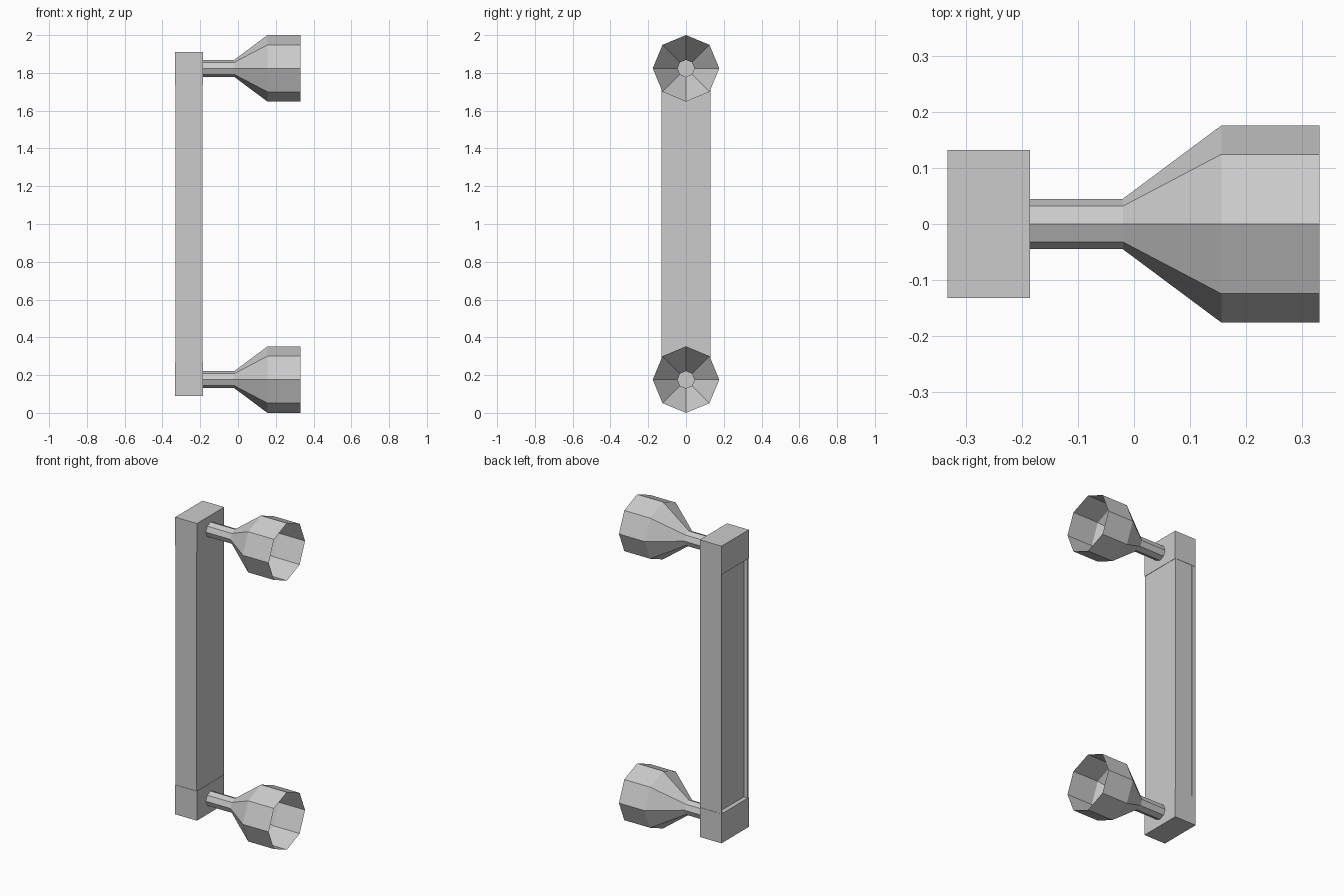
import bpy, bmesh, math

cube = bpy.data.objects.get("Cube")
if cube:
    bpy.data.objects.remove(cube, do_unlink=True)

GREY = (0.6, 0.6, 0.6, 1)
grey = bpy.data.materials.new("plain grey")
grey.use_nodes = True
grey.diffuse_color = GREY
grey.node_tree.nodes["Principled BSDF"].inputs["Base Color"].default_value = GREY


def finish(name, bm):
    mesh = bpy.data.meshes.new(name)
    bm.normal_update()
    bm.to_mesh(mesh)
    bm.free()
    mesh.materials.append(grey)
    bpy.context.collection.objects.link(bpy.data.objects.new(name, mesh))


def prism(name, outline, z0, z1):
    """Extrude an (x, y) outline upwards from z0 to z1."""
    bm = bmesh.new()
    face = bm.faces.new([bm.verts.new((x, y, z0)) for x, y in outline])
    top = bmesh.ops.extrude_face_region(bm, geom=[face], use_keep_orig=True)
    for v in top["geom"]:
        if isinstance(v, bmesh.types.BMVert):
            v.co.z = z1
    bmesh.ops.recalc_face_normals(bm, faces=bm.faces)
    finish(name, bm)


def rectangle(x0, x1, w):
    return [(x0, -w), (x1, -w), (x1, w), (x0, w)]


def cup(name, z):
    """Open eight-sided shell along x: thin stem, funnel, straight mouth."""
    bm = bmesh.new()
    rings = []
    for x, r in ((-0.19, 0.045), (-0.02, 0.045), (0.156, 0.176), (0.331, 0.176)):
        rings.append([bm.verts.new((x, r * math.sin(i * math.pi / 4),
                                    z + r * math.cos(i * math.pi / 4)))
                      for i in range(8)])
    for a, b in zip(rings, rings[1:]):
        for i in range(8):
            j = (i + 1) % 8
            bm.faces.new((a[i], b[i], b[j], a[j]))
    bmesh.ops.recalc_face_normals(bm, faces=bm.faces)
    # Normals point away from the axis
    f = bm.faces[0]
    c = f.calc_center_median()
    if f.normal.y * c.y + f.normal.z * (c.z - z) < 0:
        bmesh.ops.reverse_faces(bm, faces=bm.faces)
    finish(name, bm)


# End blocks
block = rectangle(-0.333, -0.186, 0.132)
prism("lower_block", block, 0.09, 0.27)
prism("upper_block", block, 1.735, 1.91)

# Upright bar: core, face plate and two thin rims around the recessed back
prism("bar_core", rectangle(-0.306, -0.203, 0.13), 0.26, 1.74)
prism("face_plate", rectangle(-0.203, -0.188, 0.131), 0.26, 1.74)
for side, name in ((-1, "front_rim"), (1, "back_rim")):
    prism(name, [(-0.331, side * 0.122), (-0.306, side * 0.122),
                 (-0.306, side * 0.131), (-0.331, side * 0.131)], 0.26, 1.74)

# Cups
cup("lower_cup", 0.176)
cup("upper_cup", 1.824)
